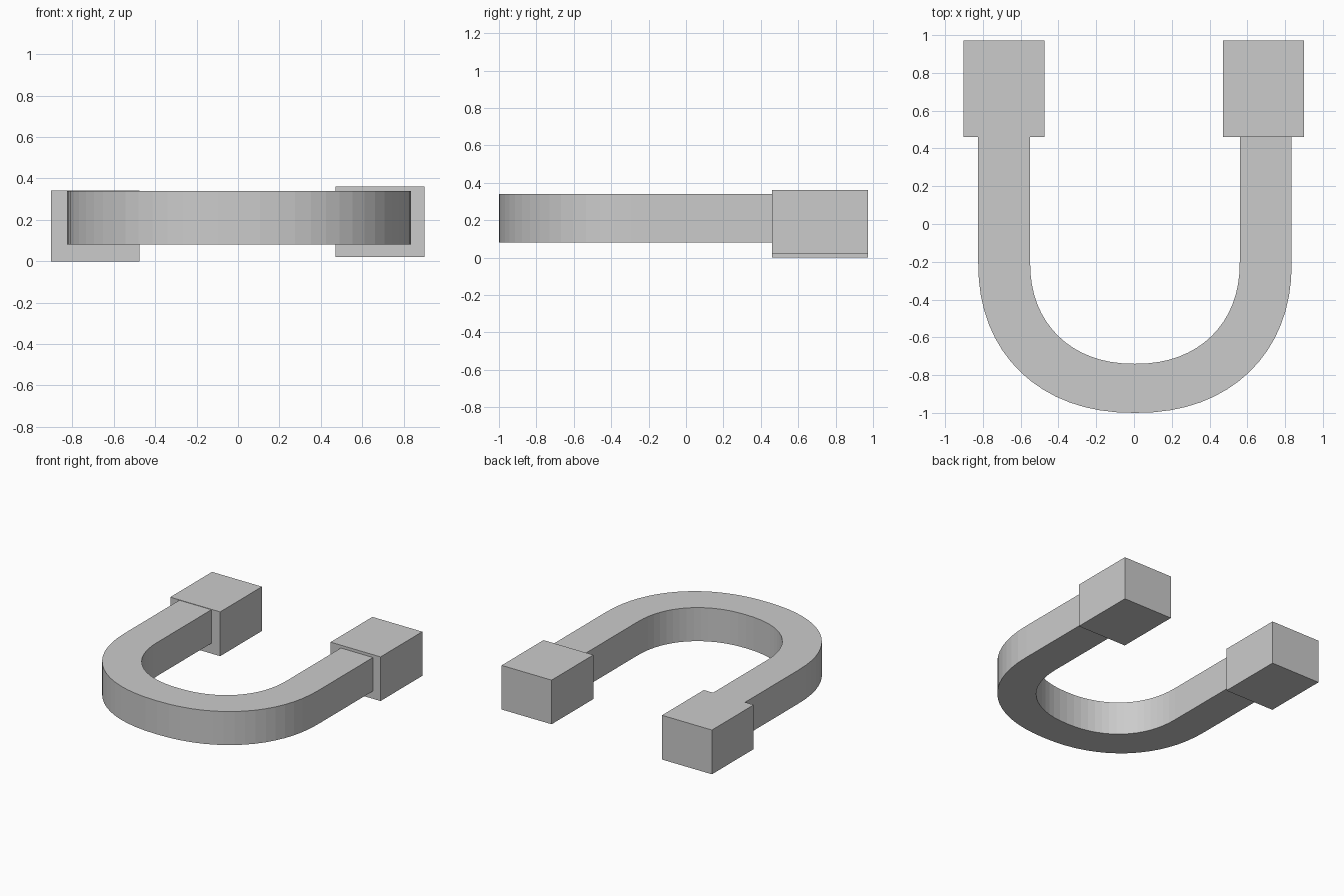
import bpy, bmesh, math

if "Cube" in bpy.data.objects:
    bpy.data.objects.remove(bpy.data.objects["Cube"])

SEGMENTS = 32
ARM_END = 0.50      # arms run slightly into the pole blocks
BEND_Y = -0.20      # where the straight arms meet the bend
CENTRE_X = 0.005


def finish(name, bm):
    bmesh.ops.recalc_face_normals(bm, faces=bm.faces)
    mesh = bpy.data.meshes.new(name)
    bm.to_mesh(mesh)
    bm.free()
    obj = bpy.data.objects.new(name, mesh)
    bpy.context.collection.objects.link(obj)
    return obj


def u_outline(half_width, depth, power=2.2):
    """U-shaped line: two straight arms joined by a slightly squared bend."""
    pts = [(CENTRE_X - half_width, ARM_END)]
    for i in range(SEGMENTS + 1):
        a = math.pi * i / SEGMENTS
        c, s = math.cos(a), max(math.sin(a), 0.0)
        x = -math.copysign(abs(c) ** (2 / power), c) * half_width
        pts.append((CENTRE_X + x, BEND_Y - depth * s ** (2 / power)))
    pts.append((CENTRE_X + half_width, ARM_END))
    return pts


def box(name, lo, hi):
    bm = bmesh.new()
    bmesh.ops.create_cube(bm, size=1)
    for v in bm.verts:
        v.co = [(l + h) / 2 + c * (h - l) for l, h, c in zip(lo, hi, v.co)]
    return finish(name, bm)


# Horseshoe body: strip between outer and inner U, extruded upward
bm = bmesh.new()
outer = [bm.verts.new((x, y, 0.08)) for x, y in u_outline(0.83, 0.80)]
inner = [bm.verts.new((x, y, 0.08)) for x, y in u_outline(0.555, 0.54)]
for i in range(len(outer) - 1):
    bm.faces.new((outer[i], outer[i + 1], inner[i + 1], inner[i]))
top = bmesh.ops.extrude_face_region(bm, geom=bm.faces[:])["geom"]
bmesh.ops.translate(bm, vec=(0, 0, 0.26),
                    verts=[g for g in top if isinstance(g, bmesh.types.BMVert)])
finish("horseshoe_body", bm)

# Pole blocks; the right one sits a little higher
box("left_pole_block", (-0.903, 0.46, 0.0), (-0.475, 0.972, 0.343))
box("right_pole_block", (0.472, 0.46, 0.02), (0.90, 0.972, 0.362))
